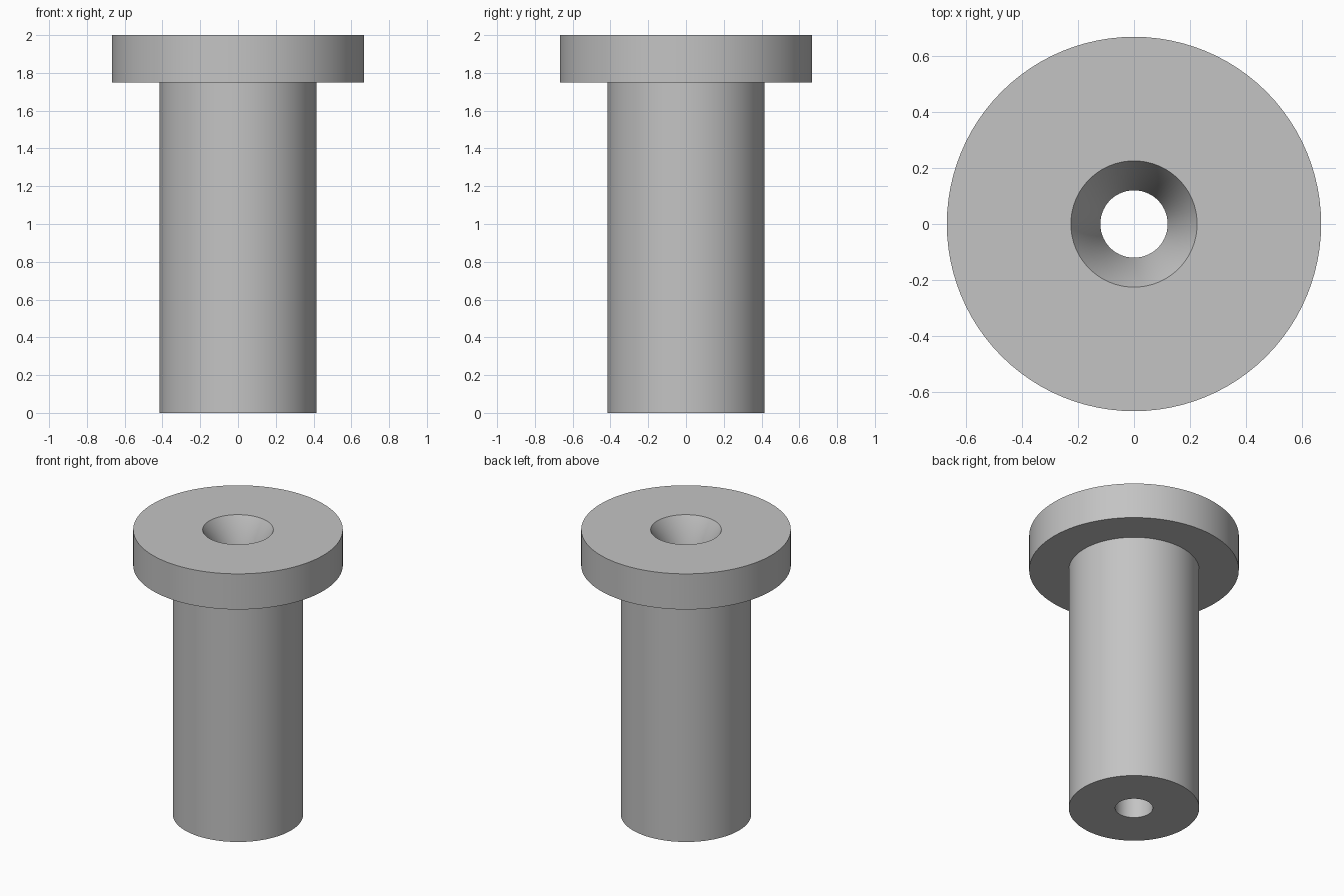
import bpy
import bmesh
import math

cube = bpy.data.objects.get("Cube")
if cube:
    bpy.data.objects.remove(cube, do_unlink=True)

# Plain grey material
grey = bpy.data.materials.new("plain_grey")
grey.use_nodes = True
colour = (0.55, 0.55, 0.55, 1.0)
grey.diffuse_color = colour
grey.node_tree.nodes["Principled BSDF"].inputs["Base Color"].default_value = colour

# Main dimensions
SEGMENTS = 96
HEIGHT = 2.0
FLANGE_BASE = 1.75
FLANGE_R = 0.667
SHAFT_R = 0.415
BORE_R = 0.12
SINK_R = 0.225
SINK_DEPTH = 0.19

# Closed cross-section: bore, shaft, flange, countersink
profile = [
    (BORE_R, 0),
    (SHAFT_R, 0),
    (SHAFT_R, FLANGE_BASE),
    (FLANGE_R, FLANGE_BASE),
    (FLANGE_R, HEIGHT),
    (SINK_R, HEIGHT),
    (BORE_R, HEIGHT - SINK_DEPTH),
]

# Revolve the section around the vertical axis
bm = bmesh.new()
rings = []
for i in range(SEGMENTS):
    a = math.tau * i / SEGMENTS
    rings.append([bm.verts.new((r * math.cos(a), r * math.sin(a), z)) for r, z in profile])
for i, ring in enumerate(rings):
    following = rings[(i + 1) % SEGMENTS]
    for j in range(len(profile)):
        k = (j + 1) % len(profile)
        bm.faces.new((ring[j], following[j], following[k], ring[k]))
bmesh.ops.recalc_face_normals(bm, faces=bm.faces)

mesh = bpy.data.meshes.new("flanged_bushing")
bm.to_mesh(mesh)
bm.free()
mesh.materials.append(grey)
bushing = bpy.data.objects.new("flanged_bushing", mesh)
bpy.context.collection.objects.link(bushing)

# Smooth round walls, sharp rims
bpy.ops.object.select_all(action="DESELECT")
bushing.select_set(True)
bpy.context.view_layer.objects.active = bushing
bpy.ops.object.shade_smooth_by_angle(angle=math.radians(32))
